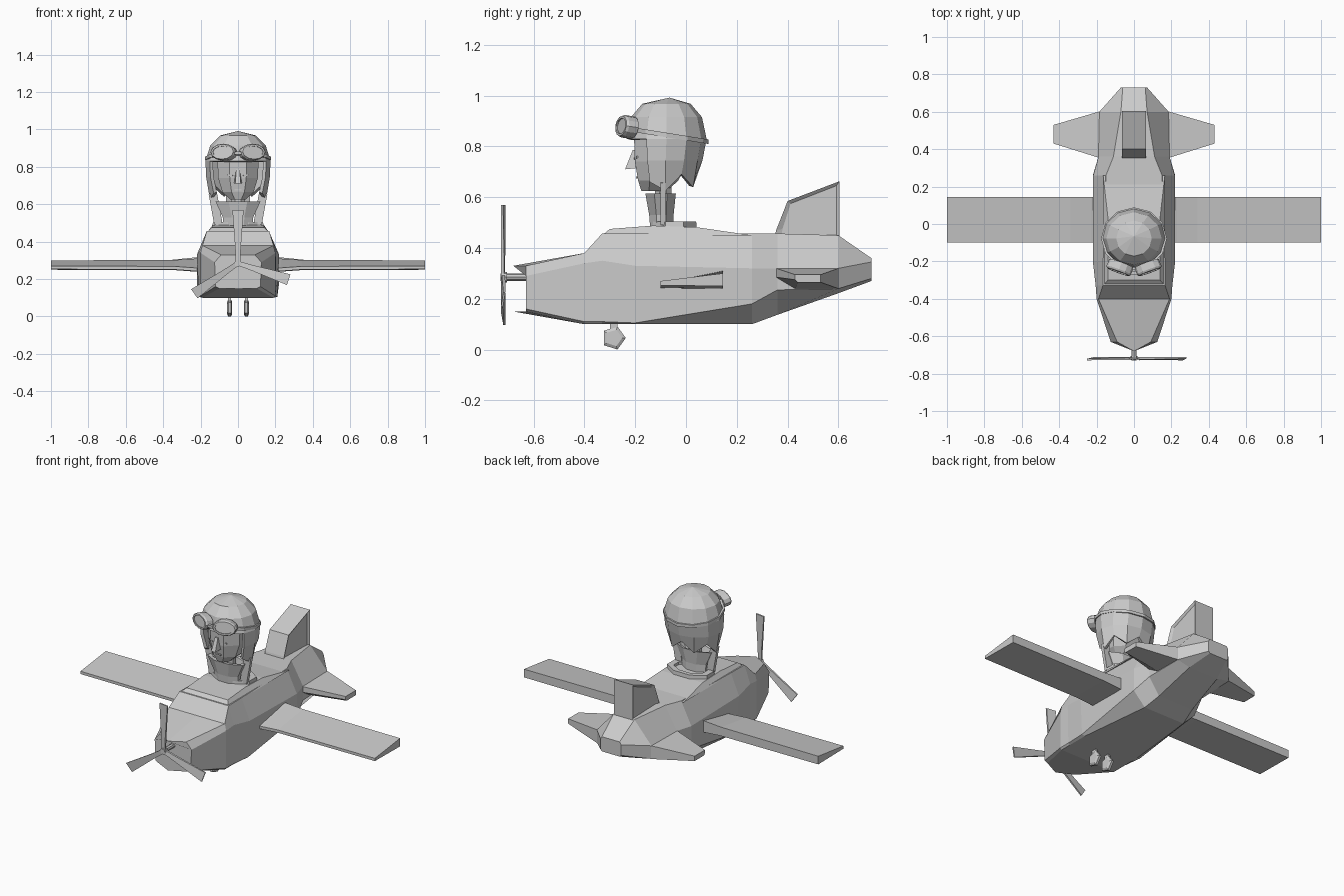
import bpy, bmesh, math
from mathutils import Vector, Matrix

if "Cube" in bpy.data.objects:
    bpy.data.objects.remove(bpy.data.objects["Cube"])


def finish(name, bm, matrix=None):
    if matrix is not None:
        bmesh.ops.transform(bm, matrix=matrix, verts=bm.verts)
    bmesh.ops.recalc_face_normals(bm, faces=bm.faces)
    me = bpy.data.meshes.new(name)
    bm.to_mesh(me)
    bm.free()
    ob = bpy.data.objects.new(name, me)
    bpy.context.collection.objects.link(ob)
    return ob


def loft(name, rings, caps=True, closed=False, matrix=None):
    """Skin a list of equally long point rings."""
    bm = bmesh.new()
    vs = [[bm.verts.new(p) for p in r] for r in rings]
    n = len(vs[0])
    pairs = list(zip(vs, vs[1:])) + ([(vs[-1], vs[0])] if closed else [])
    for a, b in pairs:
        for i in range(n):
            j = (i + 1) % n
            bm.faces.new((a[i], a[j], b[j], b[i]))
    if caps and not closed:
        bm.faces.new(vs[0])
        bm.faces.new(vs[-1])
    return finish(name, bm, matrix)


def ellipse(rx, ry, cy, z, n=8, off=0.5):
    return [(rx * math.sin(2 * math.pi * (i + off) / n),
             cy - ry * math.cos(2 * math.pi * (i + off) / n), z) for i in range(n)]


# fuselage: mirrored cross-sections along y, nose has a forward centre crease
sections = [
    (-.63, -.05, (.10, .15), (.12, .16), (.125, .29), (.09, .33)),
    (-.40, 0, (.19, .10), (.20, .11), (.20, .34), (.19, .38)),
    (-.33, 0, (.19, .10), (.20, .11), (.205, .35), (.167, .457)),
    (-.20, 0, (.19, .10), (.21, .105), (.22, .33), (.165, .457)),
    (.26, 0, (.14, .10), (.22, .18), (.218, .32), (.15, .457)),
    (.36, 0, (.12, .137), (.19, .235), (.19, .32), (.11, .457)),
    (.60, 0, (.10, .222), (.185, .24), (.185, .32), (.07, .45)),
    (.73, 0, (.06, .27), (.07, .28), (.07, .345), (.06, .36)),
]
rings = []
for y, dy, *half in sections:
    right = [(x, y, z) for x, z in half]
    left = [(-x, y, z) for x, z in reversed(half)]
    rings.append([(0, y + dy, half[0][1])] + right + [(0, y + dy, half[-1][1])] + left)
loft("fuselage", rings)

# raised deck under the cockpit
deck = [(-.33, .45), (-.30, .475), (-.13, .488), (.04, .482), (.26, .45)]
loft("cockpit_deck", [[(x * (.165 if z == .45 else .14), y, z) for y, z in deck] for x in (-1, 1)])

# cockpit rim ring
loft("cockpit_rim", [ellipse(.15, .095, -.045, .47), ellipse(.145, .092, -.045, .505),
                     ellipse(.105, .065, -.045, .505), ellipse(.11, .065, -.045, .47)], closed=True)

for s, side in ((1, "right"), (-1, "left")):
    # wings with a wedge section and flared root
    rows = []
    for x, zt, zb in ((.17, .312, .238), (.23, .309, .24), (.34, .302, .248), (1.0, .30, .25)):
        rows.append([(s * x, -.10, zb + .003), (s * x, -.10, zb + .02),
                     (s * x, .145, zt), (s * x, .145, zb)])
    loft(side + "_wing", rows)
    # tailplanes
    loft(side + "_tailplane", [
        [(s * .17, .35, .29), (s * .17, .35, .32), (s * .17, .605, .32), (s * .17, .605, .24), (s * .17, .43, .24)],
        [(s * .19, .355, .285), (s * .19, .355, .32), (s * .19, .60, .32), (s * .19, .60, .24), (s * .19, .43, .24)],
        [(s * .43, .43, .275), (s * .43, .43, .295), (s * .43, .53, .295), (s * .43, .53, .265), (s * .43, .44, .265)]])
    # five-sided wheels with thick middle, and short struts
    wheel = []
    for x, r in ((.031, .034), (.038, .048), (.052, .048), (.059, .034)):
        wheel.append([(s * x, -.285 + r * math.cos(math.tau * i / 5),
                       .0457 + r * math.sin(math.tau * i / 5)) for i in range(5)])
    loft(side + "_wheel", wheel)
    loft(side + "_wheel_strut", [[(s * .045 + a, -.285 + b, z) for a, b in
                                  ((-.008, -.015), (.008, -.015), (.008, .015), (-.008, .015))]
                                 for z in (.06, .11)])

# tail fin with a slightly raised inner panel
outer = [(.345, .43), (.355, .47), (.40, .585), (.605, .663), (.605, .41)]
inner = [(.375, .44), (.38, .475), (.412, .575), (.592, .645), (.592, .42)]
loft("tail_fin", [[(x, y, z) for y, z in p] for x, p in
                  ((-.055, inner), (-.065, outer), (.065, outer), (.055, inner))])

# propeller shaft, hub and three blades
HUB = Vector((0, -.72, .285))
for name, y0, y1, r in (("propeller_shaft", -.73, -.62, .014), ("propeller_hub", -.728, -.705, .02)):
    loft(name, [[(r * math.cos(math.tau * i / 8), y, HUB.z + r * math.sin(math.tau * i / 8))
                 for i in range(8)] for y in (y0, y1)])
for k, ang in enumerate((0, 108, -125)):
    blade = [[(-w, -t + w * .15, r), (w, -t - w * .15, r), (w, t - w * .15, r), (-w, t + w * .15, r)]
             for r, w, t in ((.0, .012, .006), (.08, .015, .006), (.285, .03, .004))]
    loft("propeller_blade_%d" % (k + 1), blade,
         matrix=Matrix.Translation(HUB) @ Matrix.Rotation(math.radians(ang), 4, 'Y'))

# pilot neck and flared scarf collar
loft("neck", [ellipse(.04, .035, -.09, .475), ellipse(.04, .035, -.09, .66)])
loft("scarf", [ellipse(.085, .05, -.095, .48), ellipse(.088, .052, -.097, .53),
               ellipse(.13, .065, -.10, .615), ellipse(.105, .045, -.095, .612),
               ellipse(.06, .035, -.09, .55)])

# face
loft("face", [ellipse(.045, .055, -.125, .625), ellipse(.09, .085, -.11, .665),
              ellipse(.115, .115, -.095, .74), ellipse(.12, .125, -.09, .86)])
loft("nose", [[(-.01, -.195, .785), (.01, -.195, .785), (.01, -.21, .785), (-.01, -.21, .785)],
              [(-.022, -.19, .715), (.022, -.19, .715), (.014, -.24, .71), (-.014, -.24, .71)]])


def bar(name, a, b, w, d):
    """Thin square bar between two points."""
    a, b = Vector(a), Vector(b)
    m = Matrix.Translation((a + b) / 2) @ (b - a).to_track_quat('Z', 'Y').to_matrix().to_4x4()
    bm = bmesh.new()
    bmesh.ops.create_cube(bm, size=1, matrix=m @ Matrix.Diagonal((w, d, (b - a).length, 1)))
    return finish(name, bm)


bar("mouth", (-.02, -.192, .678), (.02, -.192, .678), .008, .008)
for s, side in ((1, "right"), (-1, "left")):
    bar(side + "_eyelid", (s * .028, -.202, .752), (s * .058, -.192, .758), .007, .007)
    bar(side + "_chin_strap", (s * .135, -.09, .66), (s * .105, -.09, .495), .02, .045)

# helmet: faceted dome, then ear and neck flaps around an open face
N = 12
bm = bmesh.new()
top = bm.verts.new((0, -.065, .992))
levels = [(.968, .095, .095), (.915, .148, .14), (.83, .174, .158)]
grid = [[bm.verts.new(p) for p in ellipse(rx, ry, -.077, z, N, 0)] for z, rx, ry in levels]
grid.append([bm.verts.new(p) for p in ellipse(.170, .145, -.08, .745, N, 0)])
hems = {2: .66, 3: .625, 4: .69, 5: .64, 6: .70}
low = []
for i, (x, y, z) in enumerate(ellipse(.15, .125, -.08, 0, N, 0)):
    low.append(bm.verts.new((x, y, hems.get(min(i, N - i), .70))))
grid.append(low)
for i in range(N):
    j = (i + 1) % N
    bm.faces.new((top, grid[0][i], grid[0][j]))
    for k in range(4):
        if k < 2 or 2 <= i < N - 2:
            bm.faces.new((grid[k][i], grid[k + 1][i], grid[k + 1][j], grid[k][j]))
bmesh.ops.delete(bm, geom=[v for v in bm.verts if not v.link_faces], context='VERTS')
helmet = finish("helmet", bm)
mod = helmet.modifiers.new("thickness", 'SOLIDIFY')
mod.thickness = .018
mod.offset = -1

# goggle strap: sloped band round the helmet
tilt = [(.164, .154, .009), (.176, .166, .009), (.176, .166, -.009), (.164, .154, -.009)]
loft("goggle_strap", [[(x, y, .845 + dz - .16 * (y + .077)) for x, y, _ in
                       ellipse(rx, ry, -.077, 0, N, 0)] for rx, ry, dz in tilt], closed=True)

# goggles: oval rims and lenses angled round the forehead
for s, side in ((1, "right"), (-1, "left")):
    place = (Matrix.Translation((s * .078, -.238, .878)) @ Matrix.Rotation(s * math.radians(20), 4, 'Z')
             @ Matrix.Rotation(math.radians(-8), 4, 'X'))

    def oval(rx, rz, y):
        return [(rx * math.cos(math.tau * i / 12), y, rz * math.sin(math.tau * i / 12)) for i in range(12)]
    loft(side + "_goggle_rim", [oval(.068, .044, .03), oval(.07, .045, -.01), oval(.064, .04, -.02),
                                oval(.054, .031, -.02), oval(.054, .031, .03)], closed=True, matrix=place)
    loft(side + "_goggle_lens", [oval(.055, .032, .0), oval(.055, .032, -.014)], matrix=place)
bar("goggle_bridge", (-.02, -.262, .875), (.02, -.262, .875), .016, .016)
